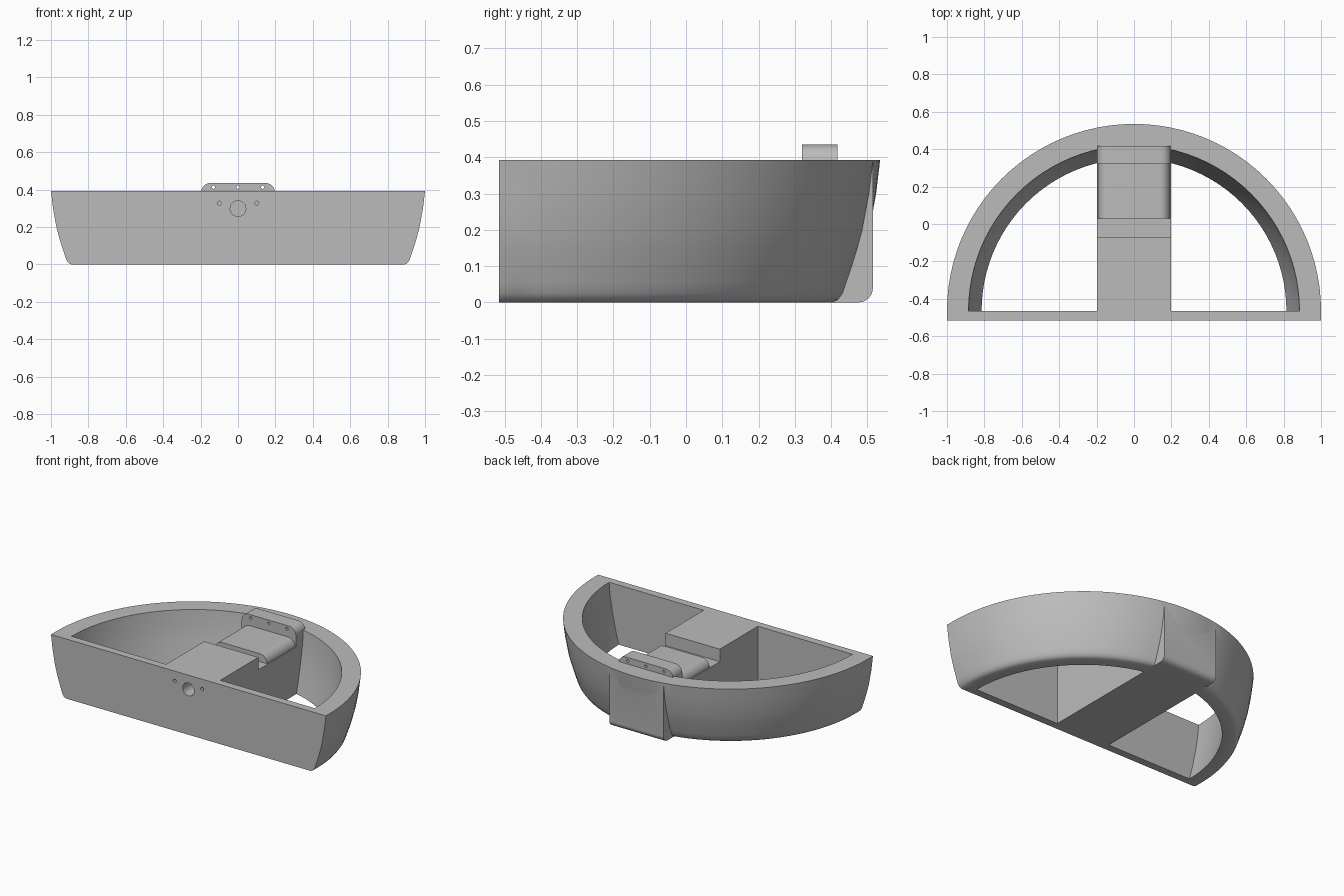
import bpy, bmesh, math
from mathutils import Vector

if "Cube" in bpy.data.objects:
    bpy.data.objects.remove(bpy.data.objects["Cube"])

GREY = (0.5, 0.5, 0.5, 1)
mat = bpy.data.materials.new("plain grey")
mat.use_nodes = True
mat.diffuse_color = GREY
mat.node_tree.nodes["Principled BSDF"].inputs["Base Color"].default_value = GREY

FRONT, WALL_BACK, BACK, TOP, HALF = -0.515, -0.465, 0.515, 0.392, 0.197
OUTER = [(0.89, 0), (0.906, 0.008), (0.918, 0.025), (0.928, 0.055), (0.943, 0.1),
         (0.958, 0.15), (0.971, 0.2), (0.989, 0.3), (1, TOP)]
INNER = [(0.885, TOP), (0.877, 0.3), (0.86, 0.2), (0.84, 0.1), (0.815, 0)]


def finish(name, bm):
    bmesh.ops.recalc_face_normals(bm, faces=bm.faces)
    mesh = bpy.data.meshes.new(name)
    bm.to_mesh(mesh)
    bm.free()
    obj = bpy.data.objects.new(name, mesh)
    bpy.context.collection.objects.link(obj)
    mesh.materials.append(mat)
    return obj


def extrude(name, points, offset):
    """Closed solid from an outline of 3D points pushed along an offset."""
    bm = bmesh.new()
    face = bm.faces.new([bm.verts.new(p) for p in points])
    new = bmesh.ops.extrude_face_region(bm, geom=[face])["geom"]
    verts = [v for v in new if isinstance(v, bmesh.types.BMVert)]
    bmesh.ops.translate(bm, verts=verts, vec=Vector(offset))
    return finish(name, bm)


def arc(cx, cz, r, start, end, steps=8):
    angles = [math.radians(start + (end - start) * i / steps) for i in range(steps + 1)]
    return [(cx + r * math.cos(a), cz + r * math.sin(a)) for a in angles]


def rounded_plate(name, half, low, high, r, y0, y1):
    """Upright plate with rounded upper corners, facing the front."""
    outline = ([(-half, low), (half, low)] + arc(half - r, high - r, r, 0, 90)
               + arc(r - half, high - r, r, 90, 180))
    return extrude(name, [(x, y0, z) for x, z in outline], (0, y1 - y0, 0))


def combine(target, other, operation):
    mod = target.modifiers.new(operation.title(), 'BOOLEAN')
    mod.operation, mod.object, mod.solver = operation, other, 'EXACT'
    bpy.context.view_layer.objects.active = target
    bpy.ops.object.modifier_apply(modifier=mod.name)
    bpy.data.objects.remove(other)


def drill(target, x, z, r, y0, y1):
    outline = arc(x, z, r, 0, 360, 24)[:-1]
    combine(target, extrude("drill", [(u, y0, w) for u, w in outline],
                            (0, y1 - y0, 0)), 'DIFFERENCE')


# curved half-bowl wall, open below
bm = bmesh.new()
ring = [bm.verts.new((r, WALL_BACK, z)) for r, z in OUTER + INNER]
section = bm.faces.new(ring)
bmesh.ops.spin(bm, geom=[section], cent=(0, WALL_BACK, 0), axis=(0, 0, 1),
               angle=math.pi, steps=48)
bmesh.ops.recalc_face_normals(bm, faces=bm.faces)
body = finish("planter_body", bm)

# flat front wall following the bowl's outline
outline = OUTER + [(-r, z) for r, z in reversed(OUTER)]
front_wall = extrude("front_wall", [(x, FRONT, z) for x, z in outline],
                     (0, WALL_BACK - FRONT, 0))

# central beam with a lowered rear deck and a rounded lower back edge
side = [(FRONT + 0.02, 0)] + arc(BACK - 0.04, 0.04, 0.04, -90, 0) + [
    (BACK, TOP), (0.415, TOP), (0.415, 0.31), (-0.07, 0.31), (-0.07, TOP), (FRONT + 0.02, TOP)]
beam = extrude("center_beam", [(-HALF, y, z) for y, z in side], (2 * HALF, 0, 0))

combine(body, front_wall, 'UNION')
combine(body, beam, 'UNION')

# mounting holes in the front
drill(body, 0, 0.298, 0.042, FRONT - 0.1, FRONT + 0.15)
for x in (-0.1, 0.1):
    drill(body, x, 0.327, 0.011, FRONT - 0.1, FRONT + 0.1)

# rounded saddle and upright tab on the rear deck
saddle = rounded_plate("saddle", 0.192, 0.3, 0.362, 0.055, 0.03, 0.33)
tab = rounded_plate("hinge_tab", HALF, 0.3, 0.435, 0.05, 0.32, 0.417)
for x in (-0.132, 0, 0.132):
    drill(tab, x, 0.413, 0.009, 0.2, 0.6)

for obj in (body, saddle, tab):
    bpy.ops.object.select_all(action='DESELECT')
    obj.select_set(True)
    bpy.context.view_layer.objects.active = obj
    bpy.ops.object.shade_smooth_by_angle(angle=math.radians(30))
